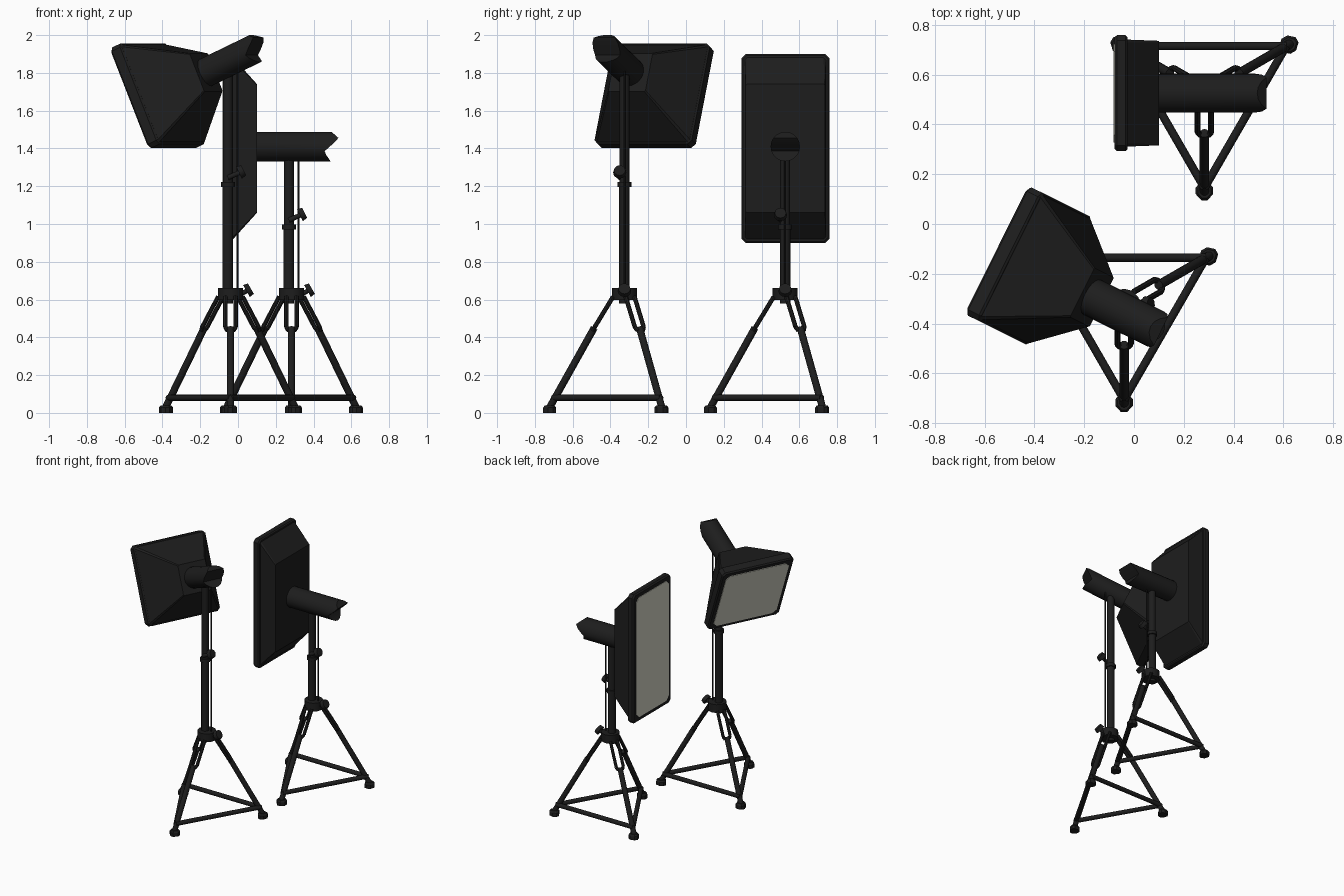
import bpy, math
from mathutils import Vector, Matrix

if "Cube" in bpy.data.objects:
    bpy.data.objects.remove(bpy.data.objects["Cube"])


def material(name, rgb):
    m = bpy.data.materials.new(name)
    m.diffuse_color = (*rgb, 1)
    m.use_nodes = True
    m.node_tree.nodes["Principled BSDF"].inputs["Base Color"].default_value = m.diffuse_color
    return m


BLACK = material("matte black", (0.0125, 0.0125, 0.0125))
SCREEN = material("warm grey diffuser", (0.64, 0.64, 0.55))


def make(name, verts, faces, mat=BLACK, matrix=Matrix(), smooth=True):
    me = bpy.data.meshes.new(name)
    me.from_pydata([matrix @ Vector(v) for v in verts], [], faces)
    me.materials.append(mat)
    ob = bpy.data.objects.new(name, me)
    bpy.context.collection.objects.link(ob)
    if smooth:
        bpy.ops.object.select_all(action='DESELECT')
        ob.select_set(True)
        bpy.context.view_layer.objects.active = ob
        bpy.ops.object.shade_smooth_by_angle(angle=math.radians(35))
    return ob


def loft(name, rings, mat=BLACK, matrix=Matrix(), smooth=False):
    """Skin equal sized rings and close both ends."""
    n = len(rings[0])
    faces = [tuple(range(n))[::-1], tuple(range((len(rings) - 1) * n, len(rings) * n))]
    for k in range(len(rings) - 1):
        for i in range(n):
            j = (i + 1) % n
            faces.append((k * n + i, k * n + j, k * n + n + j, k * n + n + i))
    return make(name, [v for r in rings for v in r], faces, mat, matrix, smooth)


def rod(name, a, b, r, r2=None, n=12):
    a, b = Vector(a), Vector(b)
    q = (b - a).to_track_quat('Z', 'Y')
    rings = []
    for p, rad in ((a, r), (b, r if r2 is None else r2)):
        rings.append([p + q @ Vector((rad * math.cos(2 * math.pi * i / n),
                                      rad * math.sin(2 * math.pi * i / n), 0)) for i in range(n)])
    return loft(name, rings, smooth=True)


def cut_rect(x, w, h, c):
    """Rectangle with cut corners in the local YZ plane."""
    w, h = w / 2, h / 2
    return [(x, w - c, -h), (x, w, -h + c), (x, w, h - c), (x, w - c, h),
            (x, -w + c, h), (x, -w, h - c), (x, -w, -h + c), (x, -w + c, -h)]


def tail(z):
    """Notched end of the lamp housing: offset along the axis by height."""
    pts = [(-1, 0.0), (-0.35, -0.035), (0.55, 0.045), (1, 0.005)]
    for (z0, o0), (z1, o1) in zip(pts, pts[1:]):
        if z <= z1 + 1e-6:
            return o0 + (o1 - o0) * (z - z0) / (z1 - z0)
    return 0.0


def lamp_housing(name, start, end, r, zc, matrix):
    n = 20
    ang = [math.pi / 2 + 2 * math.pi * i / n for i in range(n)]
    verts = [(start, r * math.cos(a), zc + r * math.sin(a)) for a in ang]
    verts += [(end + tail(math.sin(a)), r * math.cos(a), zc + r * math.sin(a)) for a in ang]
    faces = [tuple(range(n))[::-1]]
    faces += [(i, (i + 1) % n, n + (i + 1) % n, n + i) for i in range(n)]
    # end cap in level strips
    faces.append((n, n + 1, 2 * n - 1))
    for i in range(1, n // 2 - 1):
        faces.append((n + i, n + i + 1, 2 * n - i - 1, 2 * n - i))
    faces.append((n + n // 2 - 1, n + n // 2, n + n // 2 + 1))
    make(name, verts, faces, matrix=matrix)


def head(tag, m, w, h, rim, w1, h1, w2, h2, depth, lamp_end, zc):
    # rim, tapered hood, diffuser and lamp
    loft(tag + "_softbox_rim", [cut_rect(0, w - .016, h - .016, .02), cut_rect(.01, w, h, .022),
                                cut_rect(rim - .008, w, h, .022),
                                cut_rect(rim, w - .016, h - .016, .02)], matrix=m)
    loft(tag + "_softbox_hood", [cut_rect(rim - .002, w1, h1, .012),
                                 cut_rect(depth, w2, h2, .006)], matrix=m)
    loft(tag + "_diffuser", [cut_rect(-.004, w - .07, h - .07, .03),
                             cut_rect(.002, w - .07, h - .07, .03)], SCREEN, m)
    lamp_housing(tag + "_lamp_housing", depth - .02, lamp_end, .078, zc, m)


def stand(tag, cx, cy, collar, top):
    c = Vector((cx, cy, 0))
    px = cx - .014

    # column, side rod, hub and collar
    rod(tag + "_lower_column", (px, cy, .58), (px, cy, collar), .028)
    rod(tag + "_upper_column", (px, cy, collar), (px, cy, top), .0265)
    rod(tag + "_side_rod", (cx + .038, cy, .64), (cx + .038, cy, top), .0055, n=8)
    rod(tag + "_hub", (cx, cy, .598), (cx, cy, .662), .066, n=12)
    rod(tag + "_collar", (px, cy, collar - .013), (px, cy, collar + .013), .037)

    # clamping knobs
    rod(tag + "_hub_knob_stem", (cx + .04, cy, .62), (cx + .09, cy, .648), .012)
    rod(tag + "_hub_knob", (cx + .085, cy, .645), (cx + .108, cy, .658), .036, .032)
    rod(tag + "_column_knob_stem", (px, cy - .025, collar + .035),
        (cx + .055, cy - .025, collar + .065), .013)
    rod(tag + "_column_knob", (cx + .045, cy - .025, collar + .062),
        (cx + .07, cy - .025, collar + .074), .035, .03)

    joints = []
    for k, deg in enumerate((-90, 30, 150)):
        a = math.radians(deg)
        out = Vector((math.cos(a), math.sin(a), 0))
        side = Vector((-math.sin(a), math.cos(a), 0))

        def at(r, z, s=0.0):
            return c + out * r + side * s + Vector((0, 0, z))

        # twin rod fork, single leg and pointed foot
        path = [at(.06, .615, -.027), at(.157, .455, -.027), at(.168, .436, -.016),
                at(.168, .436, .016), at(.157, .455, .027), at(.06, .615, .027)]
        for i in range(5):
            rod(f"{tag}_leg_fork_{k}_{i}", path[i], path[i + 1], .012, n=8)
        rod(f"{tag}_leg_{k}", at(.16, .45), at(.402, .018), .019)
        outline = [(.362, -.02), (.378, -.035), (.405, -.035), (.43, -.012),
                   (.43, .012), (.405, .035), (.378, .035), (.362, .02)]
        rings = [[at(.396 + (r - .396) * f, z, s * f) for r, s in outline]
                 for z, f in ((0, 1), (.028, 1), (.04, .75))]
        loft(f"{tag}_foot_{k}", rings)
        joints.append(at(.38, .08))

    # spreader bars between the feet
    for k in range(3):
        rod(f"{tag}_spreader_{k}", joints[k], joints[(k + 1) % 3], .0165)


# front light: tilted down and turned, square softbox
stand("front", -.04, -.326, 1.21, 1.83)
m_front = (Matrix.Translation((-.452, -.154, 1.665)) @ Matrix.Rotation(math.radians(-26.4), 4, 'Z')
           @ Matrix.Rotation(math.radians(-23.5), 4, 'Y'))
head("front", m_front, .575, .58, .07, .56, .56, .22, .22, .345, .66, 0)

# rear light: level, tall softbox
stand("rear", .283, .525, .985, 1.38)
head("rear", Matrix.Translation((-.078, .526, 1.40)), .466, 1.0, .052,
     .43, .965, .42, .68, .179, .568, .01)
